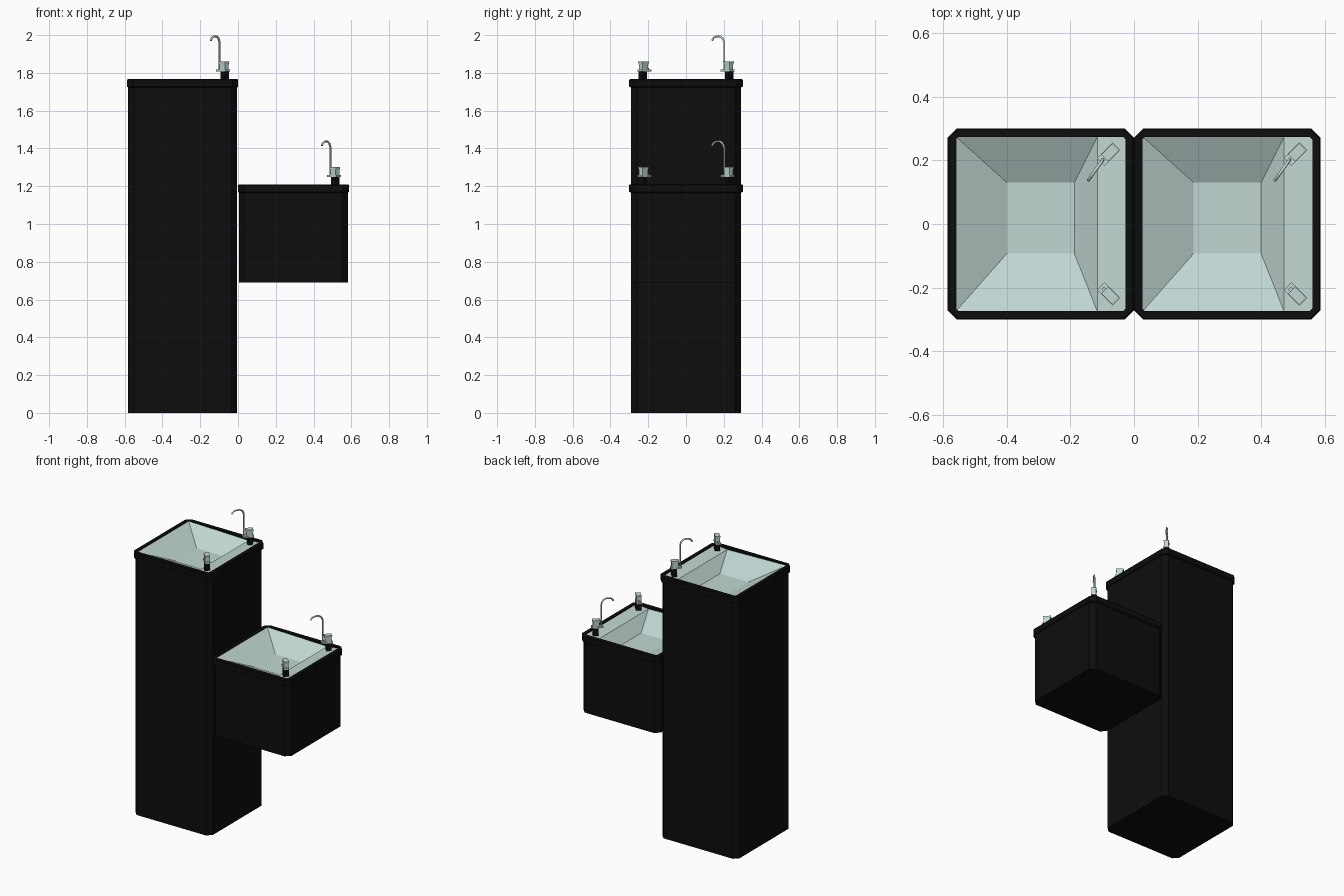
import bpy, bmesh, math
from mathutils import Vector, Matrix

if "Cube" in bpy.data.objects:
    bpy.data.objects.remove(bpy.data.objects["Cube"])


def material(name, rgb):
    m = bpy.data.materials.new(name)
    m.diffuse_color = (*rgb, 1)
    m.use_nodes = True
    m.node_tree.nodes["Principled BSDF"].inputs["Base Color"].default_value = m.diffuse_color
    return m


BLACK = material("black_casing", (0.004, 0.004, 0.004))
STEEL = material("pale_steel", (0.54, 0.68, 0.65))


def finish(name, bm, mat, recalc=True):
    if recalc:
        bmesh.ops.recalc_face_normals(bm, faces=bm.faces)
    me = bpy.data.meshes.new(name)
    bm.to_mesh(me)
    bm.free()
    me.materials.append(mat)
    ob = bpy.data.objects.new(name, me)
    bpy.context.collection.objects.link(ob)
    return ob


def octagon(bm, cx, hx, hy, c, z):
    # rectangle with chamfered corners
    pts = [(hx, -hy + c), (hx, hy - c), (hx - c, hy), (-hx + c, hy),
           (-hx, hy - c), (-hx, -hy + c), (-hx + c, -hy), (hx - c, -hy)]
    return [bm.verts.new((cx + x, y, z)) for x, y in pts]


def cabinet(name, cx, bottom, top):
    # closed underside, straight walls, overhanging rim with an inner lip
    bm = bmesh.new()
    rows = [(0.288, 0.290, 0.030, bottom), (0.288, 0.290, 0.030, top - 0.045),
            (0.2935, 0.301, 0.030, top - 0.040), (0.2935, 0.301, 0.030, top - 0.005),
            (0.290, 0.297, 0.029, top), (0.267, 0.274, 0.008, top),
            (0.267, 0.274, 0.008, top - 0.035)]
    loops = [octagon(bm, cx, *r) for r in rows]
    for a, b in zip(loops, loops[1:]):
        for i in range(8):
            j = (i + 1) % 8
            bm.faces.new((a[i], a[j], b[j], b[i]))
    bm.faces.new(loops[0][::-1])
    finish(name, bm, BLACK, False)


def basin(name, cx, top):
    # sloping bowl with a nearly flat tap ledge on the right
    bm = bmesh.new()

    def v(x, y, z):
        return bm.verts.new((cx + x, y, top + z))
    xl, xr, xe, yo = -0.266, 0.268, 0.178, 0.274
    a, b = v(xl, -yo, -0.005), v(xl, yo, -0.005)
    e, f = v(xe, -yo, -0.016), v(xe, yo, -0.016)
    g, h = v(xr, -yo, -0.006), v(xr, yo, -0.006)
    p, q = v(-0.106, -0.093, -0.09), v(0.106, -0.093, -0.09)
    r, s = v(0.106, 0.13, -0.09), v(-0.106, 0.13, -0.09)
    for face in ((p, q, r, s), (a, e, q, p), (e, f, r, q),
                 (f, b, s, r), (b, a, p, s), (e, g, h, f)):
        bm.faces.new(face)
    finish(name, bm, STEEL, False)


def block(name, centre, angle, u0, u1, w, z0, z1, mat, flare=1.0):
    # box along a rotated axis, optionally wider at its top
    bm = bmesh.new()
    bmesh.ops.create_cube(bm, size=1)
    for vert in bm.verts:
        k = flare if vert.co.z > 0 else 1.0
        vert.co = Vector(((u0 + u1) / 2 + vert.co.x * (u1 - u0) * k,
                          vert.co.y * w * k, (z0 + z1) / 2 + vert.co.z * (z1 - z0)))
    bm.transform(Matrix.Translation((*centre, 0)) @ Matrix.Rotation(angle, 4, 'Z'))
    return finish(name, bm, mat)


def fitting(name, cx, side, top):
    # black post, plate, valve body and cap, turned toward the corner
    c, ang = (cx + 0.214, side * 0.220), side * math.pi / 4
    block(name + "_post", c, ang, -0.004, 0.028, 0.032, top - 0.02, top + 0.042, BLACK)
    block(name + "_plate", c, ang, -0.035, 0.035, 0.034, top + 0.040, top + 0.050, STEEL)
    block(name + "_valve", c, ang, -0.012, 0.028, 0.029, top + 0.050, top + 0.078, STEEL)
    block(name + "_cap", c, ang, -0.016, 0.030, 0.030, top + 0.078, top + 0.092, STEEL, 1.06)


def spout(name, cx, top):
    # thin swan-neck tube
    start, end = Vector((cx + 0.196, 0.202, 0)), Vector((cx + 0.150, 0.138, 0))
    prof = [(0, 0.045), (0, 0.195), (0.12, 0.216), (0.35, 0.227),
            (0.65, 0.226), (0.86, 0.220), (1, 0.205)]
    cu = bpy.data.curves.new(name, 'CURVE')
    cu.dimensions = '3D'
    cu.bevel_depth = 0.0055
    cu.bevel_resolution = 1
    cu.use_fill_caps = True
    sp = cu.splines.new('POLY')
    sp.points.add(len(prof) - 1)
    for pt, (t, z) in zip(sp.points, prof):
        p = start.lerp(end, t)
        pt.co = (p.x, p.y, top + z, 1)
    cu.materials.append(STEEL)
    bpy.context.collection.objects.link(bpy.data.objects.new(name, cu))


# tall unit on the floor, low unit hung on its right side
for label, cx, bottom, top in (("tall", -0.2935, 0.0, 1.767), ("low", 0.2935, 0.69, 1.21)):
    cabinet(label + "_cabinet", cx, bottom, top)
    basin(label + "_basin", cx, top)
    fitting(label + "_tap", cx, 1, top)
    fitting(label + "_push_button", cx, -1, top)
    # small nub on the button fitting
    block(label + "_button_nub", (cx + 0.214, -0.220), -math.pi / 4,
          -0.027, -0.016, 0.012, top + 0.050, top + 0.058, STEEL)
    spout(label + "_spout", cx, top)
